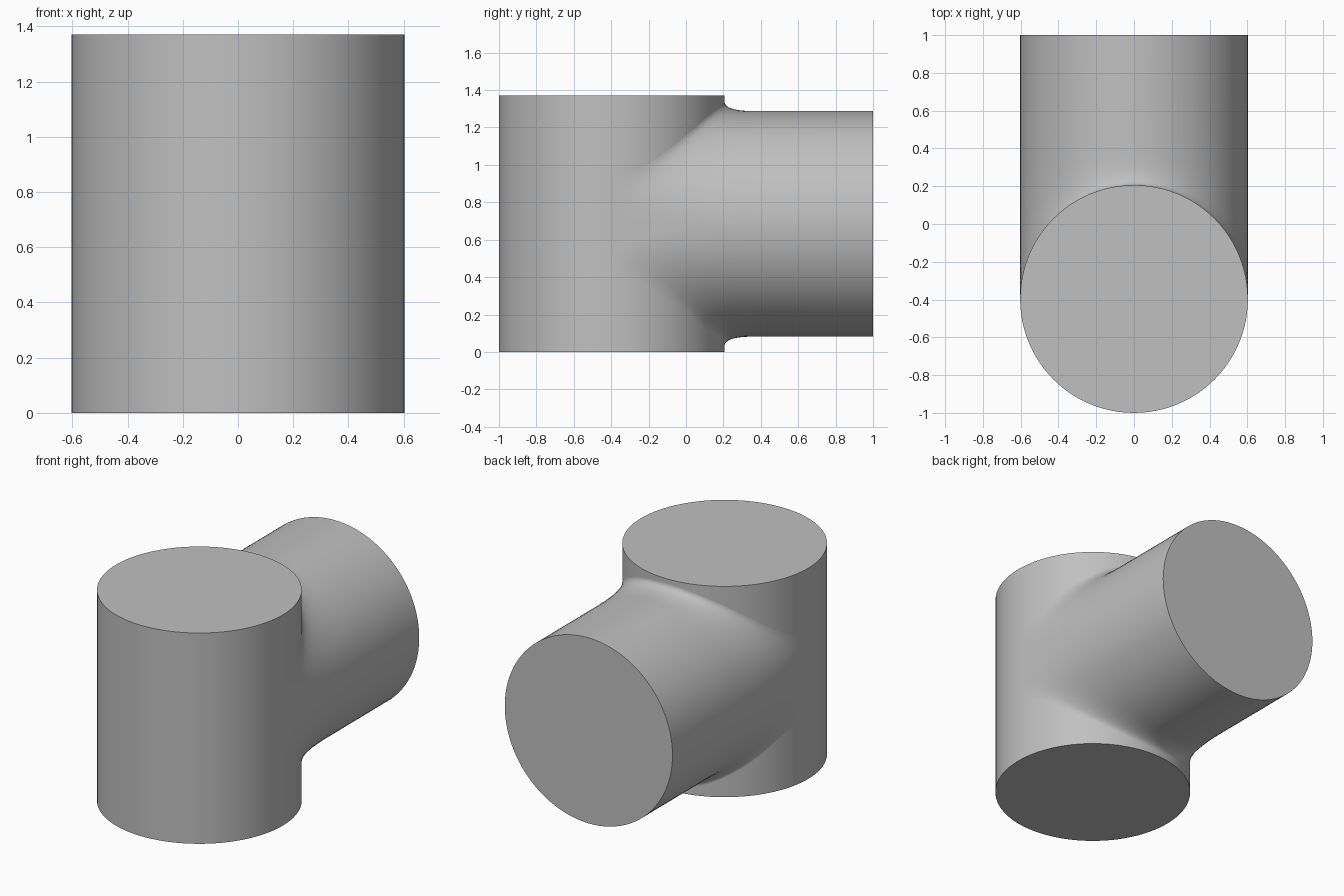
import bpy, bmesh
from math import sin, cos, pi, sqrt, radians

cube = bpy.data.objects.get("Cube")
if cube:
    bpy.data.objects.remove(cube)

R = 0.603            # radius of both cylinders
HEIGHT = 1.37        # upright body
MID = HEIGHT / 2     # height of the branch axis
AXIS_Y = -1 + R      # upright axis
HOLD_R = 0.655       # where the blend meets the body
HOLD_Y = 0.36        # where the blend meets the branch
HALF = 48            # segments per half turn
STEPS = 12           # rings across the blend

grey = bpy.data.materials.new("plain_grey")
grey.use_nodes = True
colour = (0.53, 0.53, 0.53, 1)
grey.diffuse_color = colour
grey.node_tree.nodes["Principled BSDF"].inputs["Base Color"].default_value = colour


def finish(obj):
    obj.data.materials.clear()
    obj.data.materials.append(grey)
    bpy.ops.object.select_all(action="DESELECT")
    obj.select_set(True)
    bpy.context.view_layer.objects.active = obj
    bpy.ops.object.shade_smooth_by_angle(angle=radians(30))


# Upright body
bpy.ops.mesh.primitive_cylinder_add(vertices=2 * HALF, radius=R, depth=HEIGHT,
                                    location=(0, AXIS_Y, MID))
body = bpy.context.object
body.name = "upright_body"
finish(body)


def blend_point(a, side, t):
    """Point on the concave blend: t = 0 on the branch, t = 1 on the body."""
    x = R * cos(a)
    body_y, branch_z = AXIS_Y + R * sin(a), R * sin(a)
    hold_z = sqrt(HOLD_R ** 2 - x * x)
    y = body_y + (HOLD_Y - body_y) * (1 - t) ** 2
    z = branch_z + (hold_z - branch_z) * t * t
    return x, y, MID + side * z


# Side branch with its blend, lofted ring by ring from the end cap to the body
angles = [(pi * i / HALF, 1) for i in range(HALF + 1)]
angles += [(pi - a, -1) for a, _ in angles]
bm = bmesh.new()
rings = [[bm.verts.new((R * cos(a), 1, MID + s * R * sin(a))) for a, s in angles]]
for k in range(STEPS + 1):
    rings.append([bm.verts.new(blend_point(a, s, k / STEPS)) for a, s in angles])
n = len(angles)
for near, far in zip(rings, rings[1:]):
    for i in range(n):
        j = (i + 1) % n
        bm.faces.new((near[i], near[j], far[j], far[i]))
bm.faces.new(rings[0])
bmesh.ops.remove_doubles(bm, verts=bm.verts, dist=1e-5)
bmesh.ops.dissolve_degenerate(bm, edges=bm.edges, dist=1e-6)
bmesh.ops.recalc_face_normals(bm, faces=bm.faces)
mesh = bpy.data.meshes.new("side_branch")
bm.to_mesh(mesh)
bm.free()
branch = bpy.data.objects.new("side_branch", mesh)
bpy.context.collection.objects.link(branch)
finish(branch)
